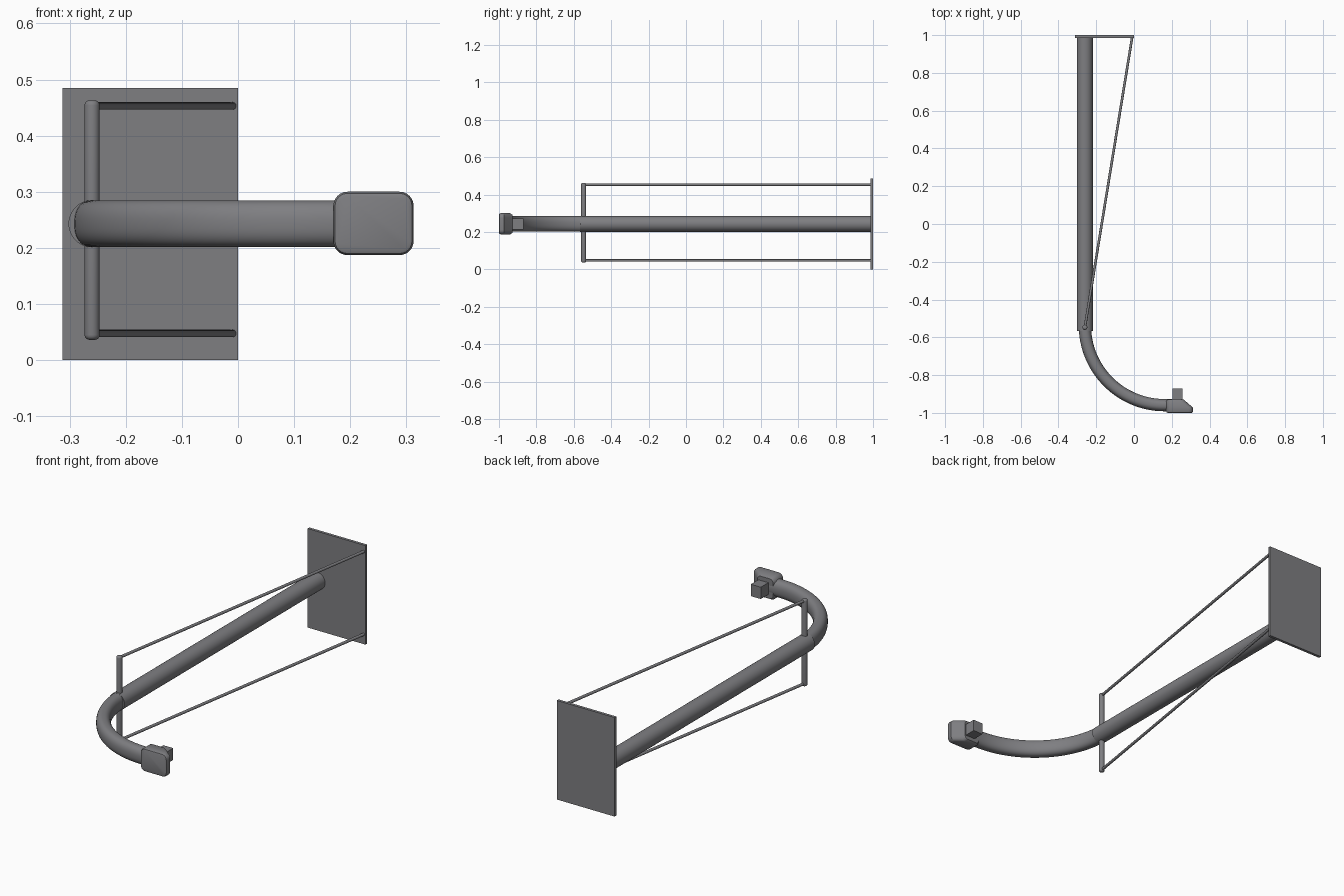
import bpy, bmesh, math
from mathutils import Vector

if "Cube" in bpy.data.objects:
    bpy.data.objects.remove(bpy.data.objects["Cube"])

ZC = 0.243   # height of the main arm axis
XC = -0.26   # x of the main arm axis

# Dark grey metal
DARK = bpy.data.materials.new("dark_grey_metal")
DARK.diffuse_color = (0.21, 0.21, 0.222, 1)
DARK.use_nodes = True
DARK.node_tree.nodes["Principled BSDF"].inputs["Base Color"].default_value = DARK.diffuse_color


def finish(name, bm, smooth=True):
    bmesh.ops.recalc_face_normals(bm, faces=bm.faces)
    me = bpy.data.meshes.new(name)
    bm.to_mesh(me)
    bm.free()
    me.materials.append(DARK)
    ob = bpy.data.objects.new(name, me)
    bpy.context.collection.objects.link(ob)
    if smooth:
        bpy.ops.object.select_all(action='DESELECT')
        ob.select_set(True)
        bpy.context.view_layer.objects.active = ob
        bpy.ops.object.shade_smooth_by_angle(angle=math.radians(35))
    return ob


def box(name, lo, hi):
    bm = bmesh.new()
    bmesh.ops.create_cube(bm, size=1)
    for v in bm.verts:
        v.co = Vector([(a + b) / 2 + c * (b - a) for a, b, c in zip(lo, hi, v.co)])
    return finish(name, bm, False)


def loft(name, rings):
    bm = bmesh.new()
    loops = [[bm.verts.new(p) for p in ring] for ring in rings]
    n = len(loops[0])
    for a, b in zip(loops, loops[1:]):
        for i in range(n):
            j = (i + 1) % n
            bm.faces.new((a[i], a[j], b[j], b[i]))
    bm.faces.new(loops[0])
    bm.faces.new(loops[-1])
    return finish(name, bm)


def rod(name, p, q, r, sides=24, rounding=0.0):
    p, q = Vector(p), Vector(q)
    d = (q - p).normalized()
    rot = d.to_track_quat('Z', 'Y')
    # (distance from end, radius) steps of the rounded tip
    steps = [(0, r)]
    if rounding:
        steps = [(rounding * (1 - math.sin(t)), r - rounding * (1 - math.cos(t)))
                 for t in [math.pi / 2 * (1 - k / 5) for k in range(6)]]
    stations = [(p + d * s, w) for s, w in steps]
    stations += [(q - d * s, w) for s, w in reversed(steps)]
    return loft(name, [[c + rot @ Vector((w * math.cos(a), w * math.sin(a), 0))
                        for a in [2 * math.pi * i / sides for i in range(sides)]]
                       for c, w in stations])


def rounded_rect(x0, x1, z0, z1, r, y):
    pts = []
    for k, (cx, cz) in enumerate([(x1 - r, z1 - r), (x0 + r, z1 - r),
                                  (x0 + r, z0 + r), (x1 - r, z0 + r)]):
        for i in range(7):
            a = math.pi / 2 * (k + i / 6)
            pts.append((cx + r * math.cos(a), y, cz + r * math.sin(a)))
    return pts


# Wall plate and straight arm
box("wall_plate", (-0.313, 0.986, 0), (0, 1.0, 0.485))
rod("main_arm", (XC, -0.566, ZC), (XC, 0.99, ZC), 0.042, 48)


# Curved arm: slightly squared oval section swept through a quarter circle
def soft(v):
    return math.copysign(abs(v) ** 0.85, v)


R, cx, cy = 0.422, 0.162, -0.537
path = [(Vector((cx - R * math.cos(t), cy - R * math.sin(t), ZC)),
         Vector((math.cos(t), math.sin(t), 0)))
        for t in [math.pi / 2 * k / 32 for k in range(33)]]
path.append((Vector((0.2, cy - R, ZC)), Vector((0, 1, 0))))
loft("curved_arm", [[c + n * 0.0325 * soft(math.cos(a)) + Vector((0, 0, 0.0415 * soft(math.sin(a))))
                     for a in [2 * math.pi * i / 40 for i in range(40)]]
                    for c, n in path])

# Head: rounded block with a sloped rear side, plus a rear block
loft("head", [
    rounded_rect(0.178, 0.305, 0.195, 0.292, 0.017, -1.0),
    rounded_rect(0.173, 0.310, 0.190, 0.297, 0.022, -0.998),
    rounded_rect(0.170, 0.313, 0.187, 0.300, 0.025, -0.991),
    rounded_rect(0.170, 0.313, 0.187, 0.300, 0.025, -0.972),
    rounded_rect(0.170, 0.275, 0.187, 0.300, 0.025, -0.940),
    rounded_rect(0.178, 0.262, 0.195, 0.292, 0.017, -0.928),
])
box("head_rear_block", (0.204, -0.94, 0.213), (0.258, -0.87, 0.271))

# Upright crossbar and the two diagonal stays
rod("crossbar", (XC, -0.547, 0.036), (XC, -0.547, 0.463), 0.0135, 24, 0.009)
for side, z in (("lower", 0.0475), ("upper", 0.453)):
    rod(side + "_stay", (XC, -0.547, z), (-0.0095, 0.99, z), 0.0068, 16)
